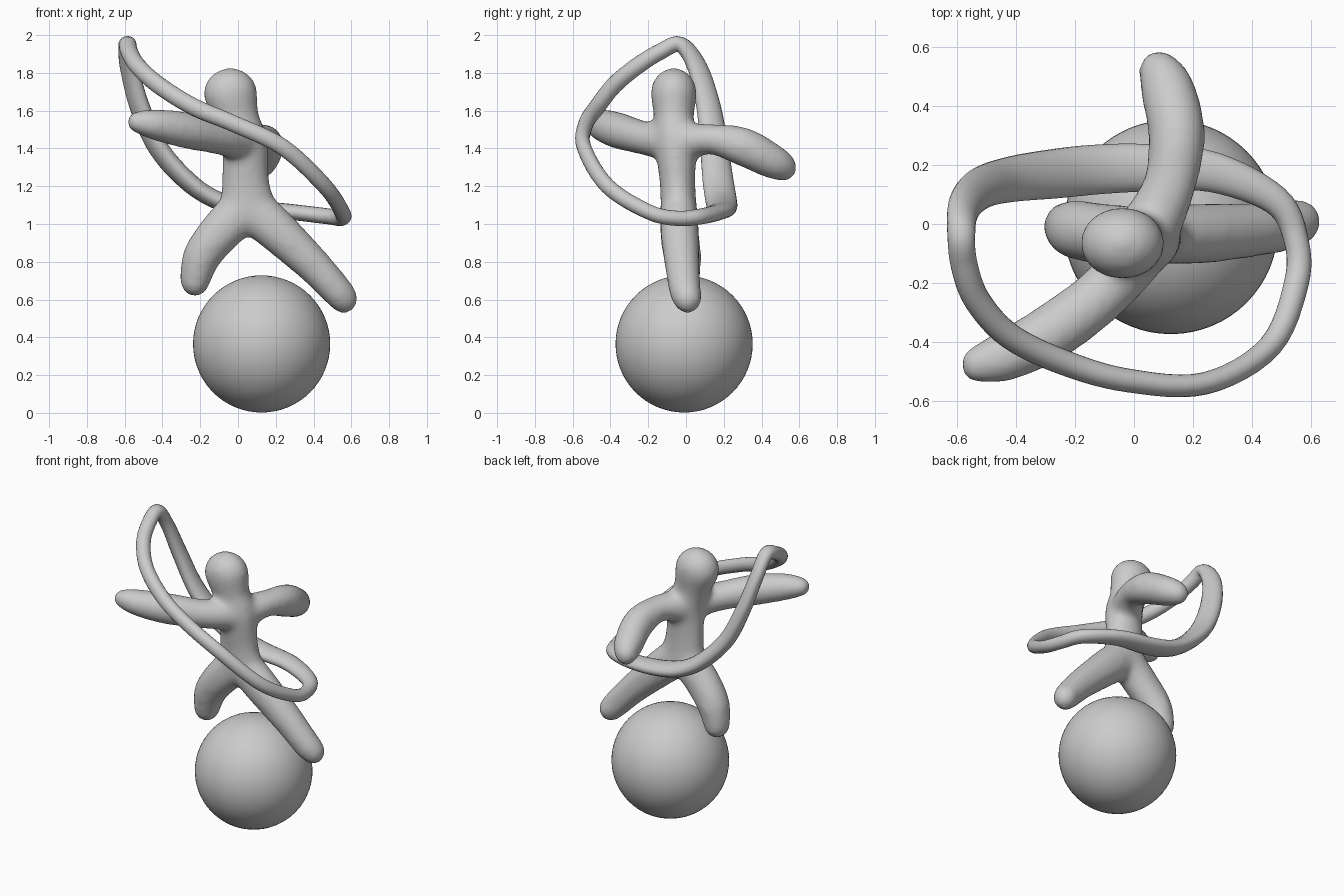
import bpy, bmesh, math
from mathutils import Vector, Matrix


def catmull(pts, steps, closed=False):
    """Smooth interpolation of equal-length tuples."""
    n = len(pts)
    pick = (lambda i: pts[i % n]) if closed else (lambda i: pts[max(0, min(n - 1, i))])
    out = []
    for i in range(n if closed else n - 1):
        a, b, c, d = (pick(i + k) for k in (-1, 0, 1, 2))
        for s in range(steps):
            t = s / steps
            out.append([0.5 * (2 * q + (r - p) * t + (2 * p - 5 * q + 4 * r - u) * t * t
                               + (3 * q - p - 3 * r + u) * t ** 3)
                        for p, q, r, u in zip(a, b, c, d)])
    if not closed:
        out.append(list(pts[-1]))
    return out


def make_object(name, bm):
    me = bpy.data.meshes.new(name)
    bm.to_mesh(me)
    bm.free()
    for p in me.polygons:
        p.use_smooth = True
    ob = bpy.data.objects.new(name, me)
    bpy.context.collection.objects.link(ob)
    return ob


# Ball the figure balances on
bm = bmesh.new()
bmesh.ops.create_uvsphere(bm, u_segments=64, v_segments=32, radius=0.363,
                          matrix=Matrix.Translation((0.125, -0.01, 0.365)))
make_object("ball", bm)

# Figure: each chain is (x, y, z, radius x, radius y, radius z)
chains = [
    # head, neck and torso
    [(-0.04, -0.065, 1.69, .138, .118, .132), (-0.005, -0.063, 1.56, .112, .10, .11),
     (0.035, -0.055, 1.43, .115, .105, .11), (0.04, -0.045, 1.22, .122, .09, .11),
     (0.055, -0.038, 1.06, .15, .092, .11)],
    # arm reaching forward
    [(0.04, -0.06, 1.43, .10, .10, .10), (-0.09, -0.22, 1.455, .09, .09, .085),
     (-0.27, -0.36, 1.495, .092, .092, .092), (-0.43, -0.445, 1.525, .082, .082, .078),
     (-0.525, -0.475, 1.54, .06, .06, .055)],
    # arm reaching back
    [(0.05, -0.02, 1.43, .10, .10, .10), (0.12, 0.13, 1.45, .085, .085, .075),
     (0.145, 0.30, 1.41, .092, .092, .098), (0.115, 0.45, 1.335, .088, .088, .088),
     (0.085, 0.52, 1.30, .065, .065, .068)],
    # short leg
    [(0.03, -0.038, 1.08, .13, .092, .11), (-0.09, -0.035, 0.96, .115, .098, .10),
     (-0.19, -0.02, 0.83, .098, .096, .09), (-0.228, -0.008, 0.70, .074, .078, .08)],
    # long leg
    [(0.07, -0.038, 1.08, .13, .092, .11), (0.22, -0.033, 0.95, .11, .098, .105),
     (0.40, -0.02, 0.78, .09, .088, .09), (0.52, -0.005, 0.65, .08, .08, .08),
     (0.56, 0.008, 0.605, .07, .07, .075)],
]
bm = bmesh.new()
for chain in chains:
    for x, y, z, rx, ry, rz in catmull(chain, 8):
        g = 0.006  # makes up for the shrinkage of the smoothing
        bmesh.ops.create_icosphere(bm, subdivisions=3, radius=1, matrix=Matrix.Translation((x, y, z))
                                   @ Matrix.Diagonal((rx + g, ry + g, rz + g, 1)))
figure = make_object("figure", bm)
rm = figure.modifiers.new("merge", 'REMESH')
rm.mode = 'VOXEL'
rm.voxel_size = 0.016
rm.use_smooth_shade = True
sm = figure.modifiers.new("soften", 'SMOOTH')
sm.factor = 0.5
sm.iterations = 22

# Ring around the figure: (x, y, z, thin radius, wide radius)
ring = [
    (-.585, -.03, 1.95, .042, .048), (-.575, -.14, 1.91, .043, .046), (-.53, -.26, 1.835, .045, .045),
    (-.42, -.38, 1.735, .046, .044), (-.235, -.47, 1.62, .046, .043), (-.02, -.53, 1.53, .044, .04),
    (.24, -.54, 1.405, .044, .038), (.46, -.415, 1.2, .042, .04), (.55, -.2, 1.065, .04, .042),
    (.548, -.05, 1.03, .04, .042), (.48, .08, 1.04, .042, .05), (.27, .175, 1.065, .042, .068),
    (.05, .19, 1.085, .045, .08), (-.12, .185, 1.13, .048, .084), (-.27, .17, 1.23, .05, .084),
    (-.42, .15, 1.40, .05, .078), (-.52, .12, 1.62, .047, .07), (-.575, .06, 1.83, .042, .06),
]
path = catmull(ring, 6, closed=True)
n, sides = len(path), 20
bm = bmesh.new()
loops = []
for i, (x, y, z, thin, wide) in enumerate(path):
    t = (Vector(path[(i + 1) % n][:3]) - Vector(path[i - 1][:3])).normalized()
    out = Vector((0.3 * x, y + 0.15, 0))
    out = (out - t * out.dot(t)).normalized()
    side = t.cross(out)
    loops.append([bm.verts.new(Vector((x, y, z)) + out * wide * math.cos(a) + side * thin * math.sin(a))
                  for a in (2 * math.pi * k / sides for k in range(sides))])
for i in range(n):
    a, b = loops[i], loops[(i + 1) % n]
    for k in range(sides):
        m = (k + 1) % sides
        bm.faces.new((a[k], a[m], b[m], b[k]))
bmesh.ops.recalc_face_normals(bm, faces=bm.faces)
make_object("ring", bm)
